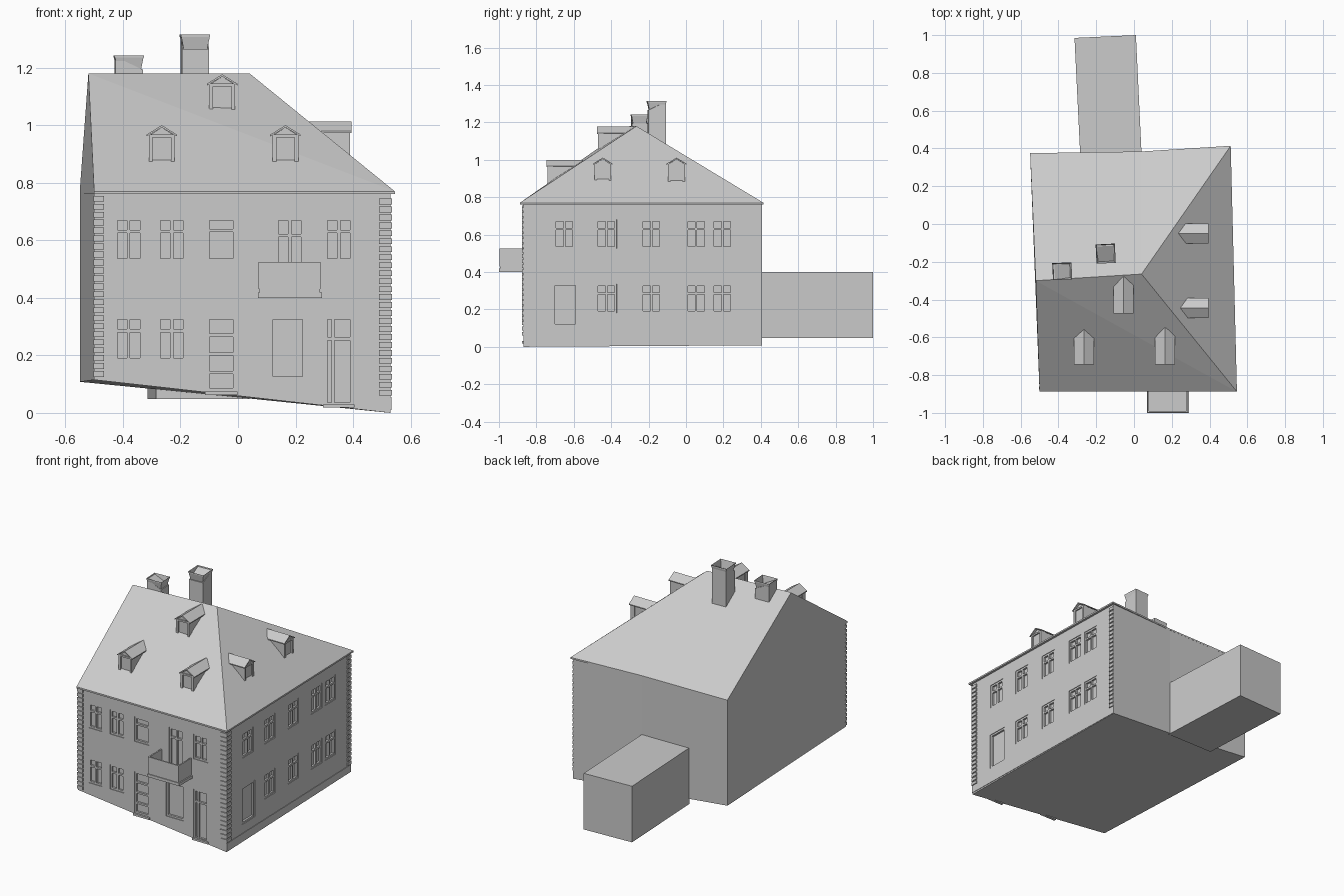
import bpy, bmesh, math
from mathutils import Matrix, Vector

if "Cube" in bpy.data.objects:
    bpy.data.objects.remove(bpy.data.objects["Cube"])

grey = bpy.data.materials.new("plain grey")
grey.use_nodes = True
grey.diffuse_color = (0.6, 0.6, 0.6, 1)
grey.node_tree.nodes["Principled BSDF"].inputs["Base Color"].default_value = (0.6, 0.6, 0.6, 1)


def finish(bm, name):
    bmesh.ops.recalc_face_normals(bm, faces=bm.faces)
    mesh = bpy.data.meshes.new(name)
    bm.to_mesh(mesh)
    bm.free()
    mesh.materials.append(grey)
    ob = bpy.data.objects.new(name, mesh)
    bpy.context.collection.objects.link(ob)
    return ob


def box(bm, x, y, z, frame=Matrix()):
    """Box from three (low, high) ranges in a local frame."""
    size = [r[1] - r[0] for r in (x, y, z)]
    mid = [(r[1] + r[0]) / 2 for r in (x, y, z)]
    m = frame @ Matrix.Translation(mid) @ Matrix.Diagonal(size + [1])
    return bmesh.ops.create_cube(bm, size=1, matrix=m)["verts"]


def loft(bm, low, high):
    """Closed solid between two matching rings."""
    a = [bm.verts.new(p) for p in low]
    b = [bm.verts.new(p) for p in high]
    n = len(a)
    for i in range(n):
        bm.faces.new((a[i], a[(i + 1) % n], b[(i + 1) % n], b[i]))
    for ring in (a, b):
        bmesh.ops.triangulate(bm, faces=[bm.faces.new(ring)])


def frame_at(x, y, z=0, angle=0):
    return Matrix.Translation((x, y, z)) @ Matrix.Rotation(angle, 4, "Z")


# Wall frames: local x runs along the wall, local -y points outward
EAVE = 0.76
front = frame_at(0, -0.87)
side = frame_at(0.53, -0.87, 0, math.pi / 2 + math.atan2(0.032, 1.275))

# Main walls on sloping ground
plan = [(-0.50, -0.87, 0.115), (0.53, -0.87, 0), (0.498, 0.405, 0.008),
        (0.04, 0.383, 0.05), (-0.55, 0.375, 0.108)]
bm = bmesh.new()
loft(bm, plan, [(x, y, EAVE) for x, y, z in plan])
walls = finish(bm, "walls")

# Openings: wall frame, range along, range up, upright bars, cross bars
LOW, HIGH = (0.18, 0.335), (0.525, 0.68)
openings = []
for x in (-0.38, -0.23):
    for z in (LOW, HIGH):
        openings.append((front, (x - 0.05, x + 0.05), z, [0.5], [0.68]))
openings += [
    (front, (-0.11, -0.007), HIGH, [], [0.7]),
    (front, (0.3, 0.4), HIGH, [0.5], [0.68]),
    (front, (0.13, 0.23), (0.425, 0.68), [0.5], [0.75]),
    (front, (-0.11, -0.007), (0.075, 0.335), [], [0.25, 0.5, 0.75]),
    (front, (0.11, 0.235), (0.115, 0.335), [], []),
    (front, (0.3, 0.4), (0.025, 0.335), [0.3], [0.75]),
    (side, (0.16, 0.29), (0.11, 0.34), [], []),
]
for i, u in enumerate((0.22, 0.445, 0.685, 0.925, 1.065)):
    for z in (LOW, HIGH):
        if i or z is HIGH:
            openings.append((side, (u - 0.055, u + 0.055), z, [0.5], [0.68]))

DEEP, BAR = 0.016, 0.011
cut = bmesh.new()
bars = bmesh.new()
for wall, u, z, ups, crosses in openings:
    box(cut, u, (-0.03, DEEP), z, wall)
    y = (0.004, DEEP + 0.002)
    for a in (u[0], u[1] - BAR):
        box(bars, (a, a + BAR), y, z, wall)
    for a in (z[0], z[1] - BAR):
        box(bars, u, y, (a, a + BAR), wall)
    for f in ups:
        a = u[0] + f * (u[1] - u[0]) - BAR / 2
        box(bars, (a, a + BAR), y, z, wall)
    for f in crosses:
        a = z[0] + f * (z[1] - z[0]) - BAR / 2
        box(bars, u, y, (a, a + BAR), wall)
cutter = finish(cut, "opening_cutter")
cutter.hide_render = True
cutter.hide_viewport = True
finish(bars, "window_and_door_frames")
mod = walls.modifiers.new("openings", "BOOLEAN")
mod.object = cutter
mod.solver = "EXACT"

# Hipped roof with a gable end and a thin eaves board
eaves = [(-0.50, -0.888), (0.545, -0.888), (0.512, 0.414), (0.04, 0.384), (-0.55, 0.375)]
bm = bmesh.new()
low = [bm.verts.new((x, y, EAVE)) for x, y in eaves]
rim = [bm.verts.new((x, y, 0.77)) for x, y in eaves]
left = bm.verts.new((-0.52, -0.30, 1.18))
right = bm.verts.new((0.04, -0.265, 1.18))
bm.faces.new(low)
for i in range(5):
    j = (i + 1) % 5
    bm.faces.new((low[i], low[j], rim[j], rim[i]))
a, b, c, d, e = rim
for f in ((a, b, left), (b, right, left), (b, c, right), (c, d, right),
          (d, e, left, right), (e, a, left)):
    bm.faces.new(f)
finish(bm, "roof")

# Rear annex
ring = [(-0.285, 0.37), (0.04, 0.37), (0.01, 1.0), (-0.315, 0.985)]
bm = bmesh.new()
loft(bm, [(x, y, 0.048) for x, y in ring], [(x, y, 0.4) for x, y in ring])
finish(bm, "rear_annex")

# Corner stones
bm = bmesh.new()
for wall, u, bottom in ((front, (-0.503, -0.465), 0.125), (front, (0.49, 0.533), 0.06),
                        (side, (-0.003, 0.04), 0.06), (side, (1.238, 1.275), 0.06)):
    z = bottom
    while z < EAVE - 0.02:
        box(bm, u, (-0.006, 0.01), (z, z + 0.02), wall)
        z += 0.0277
finish(bm, "corner_stones")

# Plinth strip along the street corner
bm = bmesh.new()
box(bm, (0, 1.275), (-0.003, 0.005), (0.01, 0.055), side)
finish(bm, "plinth")

# Doorsteps
bm = bmesh.new()
box(bm, (0.295, 0.405), (-0.008, 0.01), (0.018, 0.03), front)
box(bm, (-0.115, -0.002), (-0.008, 0.01), (0.062, 0.075), front)
finish(bm, "doorsteps")

# Balcony
bm = bmesh.new()
box(bm, (0.07, 0.292), (-0.13, 0.005), (0.4, 0.418), front)
box(bm, (0.075, 0.285), (-0.125, 0.005), (0.418, 0.43), front)
for x in ((0.072, 0.08), (0.278, 0.286)):
    box(bm, x, (-0.127, 0), (0.43, 0.525), front)
box(bm, (0.072, 0.286), (-0.127, -0.119), (0.43, 0.525), front)
finish(bm, "balcony")


def prism(bm, profile, y0, y1, frame):
    loft(bm, [frame @ Vector((x, y0, z)) for x, z in profile],
         [frame @ Vector((x, y1, z)) for x, z in profile])


# Dormers
quarter = math.pi / 2
places = [frame_at(-0.265, -0.74, 0.875), frame_at(0.165, -0.74, 0.875),
          frame_at(-0.055, -0.47, 1.052), frame_at(0.39, -0.445, 0.887, quarter),
          frame_at(0.39, -0.05, 0.887, quarter)]
for n, frame in enumerate(places, 1):
    bm = bmesh.new()
    prism(bm, [(-0.043, 0), (0.043, 0), (0.043, 0.09), (0, 0.117), (-0.043, 0.09)],
          0.008, 0.16, frame)
    for s in (-1, 1):
        post = sorted((s * 0.032, s * 0.045))
        box(bm, post, (0, 0.03), (-0.002, 0.09), frame)
    box(bm, (-0.045, 0.045), (0, 0.03), (0.082, 0.092), frame)
    prism(bm, [(-0.053, 0.086), (0, 0.117), (0.053, 0.086), (0.053, 0.092),
               (0, 0.125), (-0.053, 0.092)], -0.005, 0.19, frame)
    finish(bm, "dormer_%d" % n)

# Hollow chimneys with a thin cap
for name, x, y, base, top, half in (("tall_chimney", -0.15, -0.157, 1.0, 1.315, 0.047),
                                    ("short_chimney", -0.38, -0.25, 1.1, 1.243, 0.047)):
    frame = frame_at(x, y, 0, 0.05)
    bm = bmesh.new()
    depth = half if name == "tall_chimney" else half - 0.006
    box(bm, (-half, half), (-depth, depth), (base, top - 0.006), frame)
    box(bm, (-half - 0.004, half + 0.004), (-depth - 0.004, depth + 0.004),
        (top - 0.008, top), frame)
    # sink the flue through the cap
    lid = max(bm.faces, key=lambda f: f.calc_center_median().z)
    bmesh.ops.inset_region(bm, faces=[lid], thickness=0.014)
    stack = [f for f in bm.faces if abs(f.calc_center_median().z - top + 0.006) < 0.0005
             and abs(f.normal.z) > 0.9]
    bmesh.ops.inset_region(bm, faces=stack, thickness=0.01)
    inner = min((f for f in bm.faces if f.normal.z > 0.9 and f not in (lid,)),
                key=lambda f: f.calc_area())
    bottoms = [f for f in bm.faces if abs(f.calc_center_median().z - top + 0.008) < 0.0005
               and f.normal.z < -0.9]
    bmesh.ops.delete(bm, geom=bottoms, context="FACES")
    for f in {lid, inner}:
        for v in f.verts:
            v.co.z = top - 0.05
    finish(bm, name)
